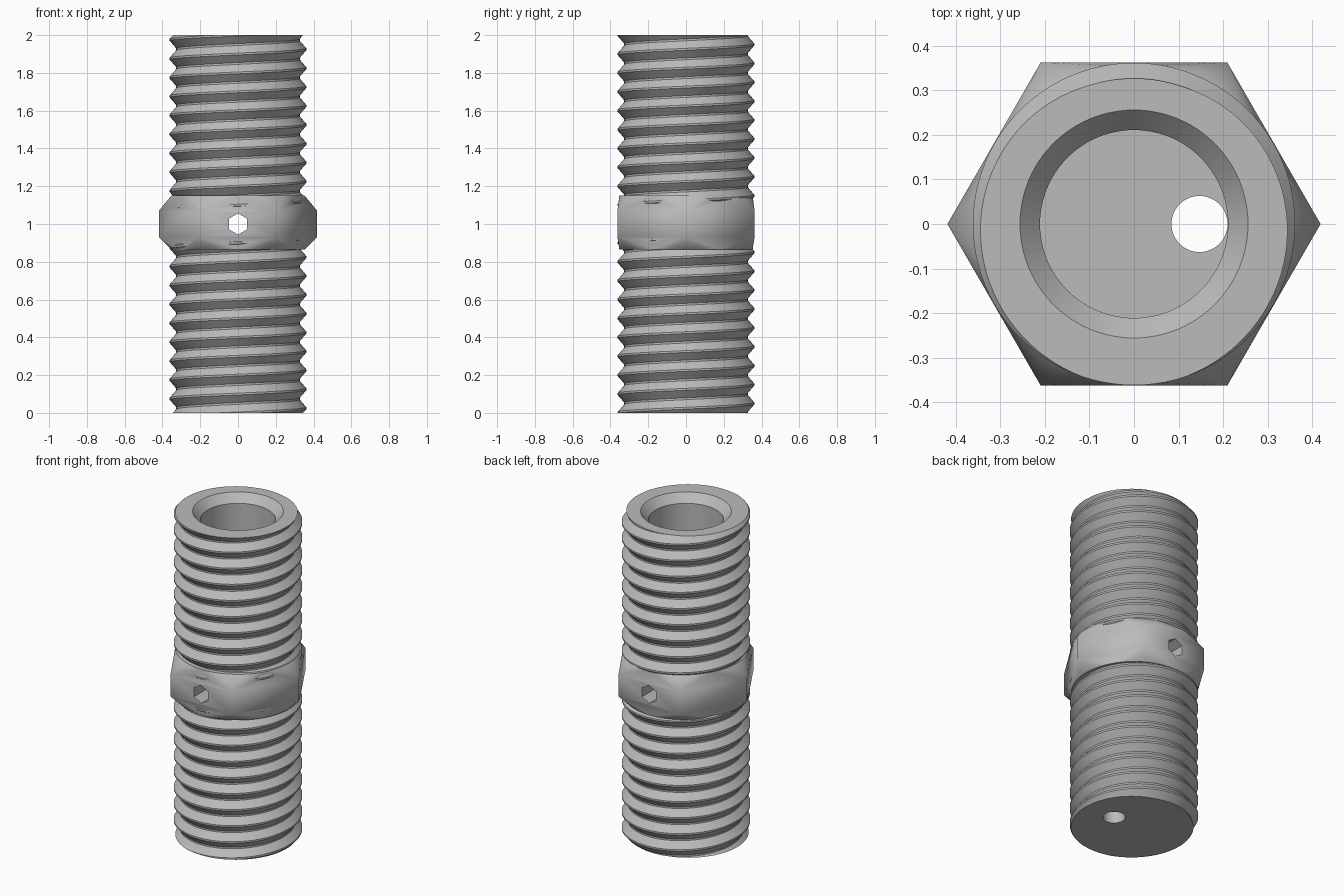
import bpy, bmesh
from math import pi, cos, sin
from mathutils import Matrix

PITCH, CREST, ROOT, SEG = 0.1, 0.362, 0.327, 96

cube = bpy.data.objects.get("Cube")
if cube:
    bpy.data.objects.remove(cube, do_unlink=True)

steel = bpy.data.materials.new("light_grey_steel")
steel.use_nodes = True
GREY = (0.5, 0.5, 0.5, 1)
steel.diffuse_color = GREY
steel.node_tree.nodes["Principled BSDF"].inputs["Base Color"].default_value = GREY


def finish(bm, name):
    bmesh.ops.recalc_face_normals(bm, faces=bm.faces)
    mesh = bpy.data.meshes.new(name)
    bm.to_mesh(mesh)
    bm.free()
    mesh.materials.append(steel)
    obj = bpy.data.objects.new(name, mesh)
    bpy.context.collection.objects.link(obj)
    return obj


def ring(bm, radius, z, sides):
    return [bm.verts.new((radius * cos(2 * pi * i / sides),
                          radius * sin(2 * pi * i / sides), z)) for i in range(sides)]


def threaded_rod():
    """Helical ridge wrapped into one skin, trimmed flat at both ends."""
    profile = [(-0.005, CREST), (0.005, CREST), (0.045, ROOT), (0.055, ROOT)]
    n = len(profile)
    bm = bmesh.new()
    cols = []
    for j in range(SEG):
        a = 2 * pi * j / SEG
        # crest reaches the top end at the front
        lift = PITCH * (j / SEG + 0.25)
        cols.append([bm.verts.new((r * cos(a), r * sin(a), k * PITCH + dz + lift))
                     for k in range(-3, 23) for dz, r in profile])
    for j in range(SEG):
        here, nxt = cols[j], cols[(j + 1) % SEG]
        shift = n if j == SEG - 1 else 0
        for i in range(len(here) - 1 - shift):
            bm.faces.new((here[i], nxt[i + shift], nxt[i + 1 + shift], here[i + 1]))
    for z, side in ((0, -1), (2, 1)):
        bmesh.ops.bisect_plane(bm, geom=bm.verts[:] + bm.edges[:] + bm.faces[:],
                               plane_co=(0, 0, z), plane_no=(0, 0, side), clear_outer=True)
        edges = [e for e in bm.edges if e.is_boundary
                 and all(abs(v.co.z - z) < 1e-4 for v in e.verts)]
        bmesh.ops.contextual_create(bm, geom=edges)
    return finish(bm, "threaded_tube")


def hex_collar():
    """Hexagonal prism blended into round shoulders."""
    bm = bmesh.new()
    for z in (0.93, 1.07):
        ring(bm, 0.419, z, 6)
    for z in (0.865, 1.15):
        ring(bm, 0.353, z, SEG)
    bmesh.ops.convex_hull(bm, input=bm.verts)
    bmesh.ops.dissolve_limit(bm, angle_limit=0.005, verts=bm.verts, edges=bm.edges)
    return finish(bm, "hex_collar")


def revolved(name, profile, sides, matrix=Matrix()):
    """Closed solid of stacked rings."""
    bm = bmesh.new()
    rings = [ring(bm, r, z, sides) for r, z in profile]
    for lo, hi in zip(rings, rings[1:]):
        for i in range(sides):
            k = (i + 1) % sides
            bm.faces.new((lo[i], lo[k], hi[k], hi[i]))
    bm.faces.new(rings[0])
    bm.faces.new(rings[-1])
    bm.transform(matrix)
    return finish(bm, name)


def combine(target, other, operation):
    mod = target.modifiers.new(operation.lower(), "BOOLEAN")
    mod.operation, mod.solver, mod.object = operation, "EXACT", other
    bpy.context.view_layer.objects.active = target
    bpy.ops.object.modifier_apply(modifier=mod.name)
    bpy.data.objects.remove(other, do_unlink=True)


tube = threaded_rod()
combine(tube, hex_collar(), "UNION")

# Chamfered blind bore, off-centre drain hole and hexagonal cross hole
combine(tube, revolved("bore", [(0.211, 0.1), (0.211, 1.95), (0.256, 2), (0.256, 2.1)], SEG),
        "DIFFERENCE")
combine(tube, revolved("drain", [(0.063, -0.1), (0.063, 0.3)], 48,
                       Matrix.Translation((0.147, 0, 0))), "DIFFERENCE")
combine(tube, revolved("cross_hole", [(0.056, -0.6), (0.056, 0.6)], 6,
                       Matrix.Translation((0, 0, 1)) @ Matrix.Rotation(pi / 2, 4, "X")
                       @ Matrix.Rotation(pi / 2, 4, "Z")), "DIFFERENCE")

bpy.ops.object.select_all(action="DESELECT")
tube.select_set(True)
bpy.context.view_layer.objects.active = tube
bpy.ops.object.shade_smooth_by_angle(angle=0.35)
